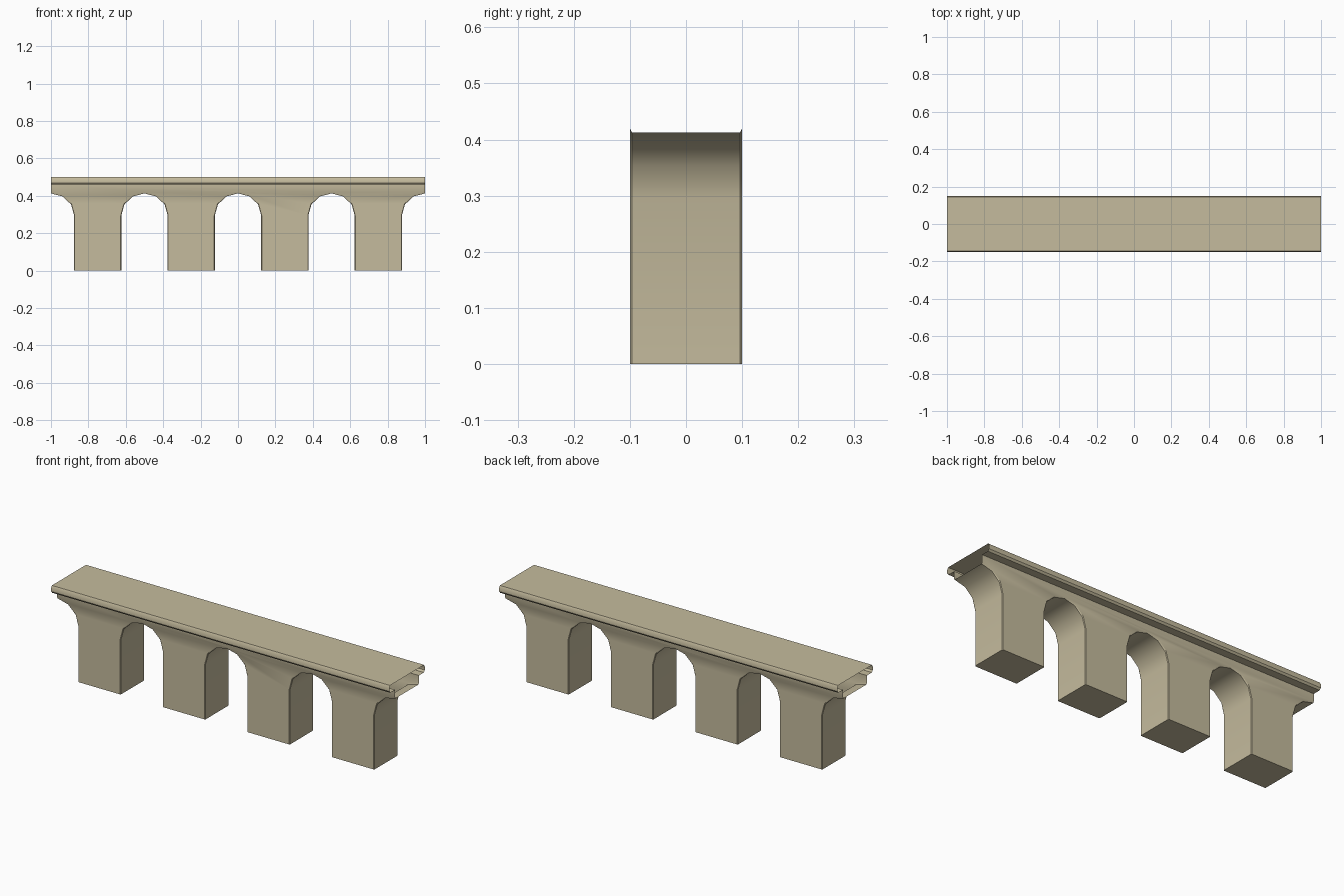
import bpy, bmesh, math

if "Cube" in bpy.data.objects:
    bpy.data.objects.remove(bpy.data.objects["Cube"])

stone = bpy.data.materials.new("stone")
stone.diffuse_color = (0.56, 0.50, 0.34, 1)
stone.use_nodes = True
stone.node_tree.nodes["Principled BSDF"].inputs["Base Color"].default_value = stone.diffuse_color


def finish(name, bm):
    mesh = bpy.data.meshes.new(name)
    bm.to_mesh(mesh)
    bm.free()
    obj = bpy.data.objects.new(name, mesh)
    mesh.materials.append(stone)
    bpy.context.collection.objects.link(obj)
    bpy.ops.object.select_all(action='DESELECT')
    bpy.context.view_layer.objects.active = obj
    obj.select_set(True)
    bpy.ops.object.shade_smooth_by_angle(angle=math.radians(35))
    return obj


def arcade_path(half_width, rise, spring=0.295):
    """Underside outline, left to right: arches, pier sides and feet."""
    pts = []
    for k in range(5):
        cx = -1 + 0.5 * k
        if k > 0:
            pts.append((cx - half_width, 0))
        for s in range(7):
            if (k == 0 and s < 3) or (k == 4 and s > 3):
                continue
            a = math.pi * (1 - s / 6)
            pts.append((cx + half_width * math.cos(a), spring + rise * math.sin(a)))
        if k < 4:
            pts.append((cx + half_width, 0))
    return pts


# Arched wall with four piers, slim chamfer along the arch edges, open ends
DEPTH, CHAMFER, WALL_TOP = 0.10, 0.0035, 0.46
outer = arcade_path(0.127, 0.125)
inner = arcade_path(0.124, 0.118)
bm = bmesh.new()
rows = [[bm.verts.new((x, y, z)) for x, z in path] for path, y in (
    (outer, -DEPTH), (inner, -DEPTH + CHAMFER), (inner, DEPTH - CHAMFER), (outer, DEPTH))]
for a, b in zip(rows, rows[1:]):
    for i in range(len(a) - 1):
        bm.faces.new((a[i], b[i], b[i + 1], a[i + 1]))
for row, y in ((rows[0], -DEPTH), (rows[-1], DEPTH)):
    loop = row + [bm.verts.new((x, y, WALL_TOP)) for x in (1, -1)]
    bm.faces.new(loop if y < 0 else loop[::-1])
finish("arched_wall", bm)

# Deck with moulded edges, an open-ended swept profile
side = [(0.10, 0.46), (0.142, 0.46), (0.15, 0.47), (0.15, 0.489), (0.144, 0.50)]
profile = [(-y, z) for y, z in side] + side[::-1]
bm = bmesh.new()
left, right = [[bm.verts.new((x, y, z)) for y, z in profile] for x in (-1, 1)]
for i in range(len(profile) - 1):
    bm.faces.new((left[i], right[i], right[i + 1], left[i + 1]))
finish("deck", bm)
